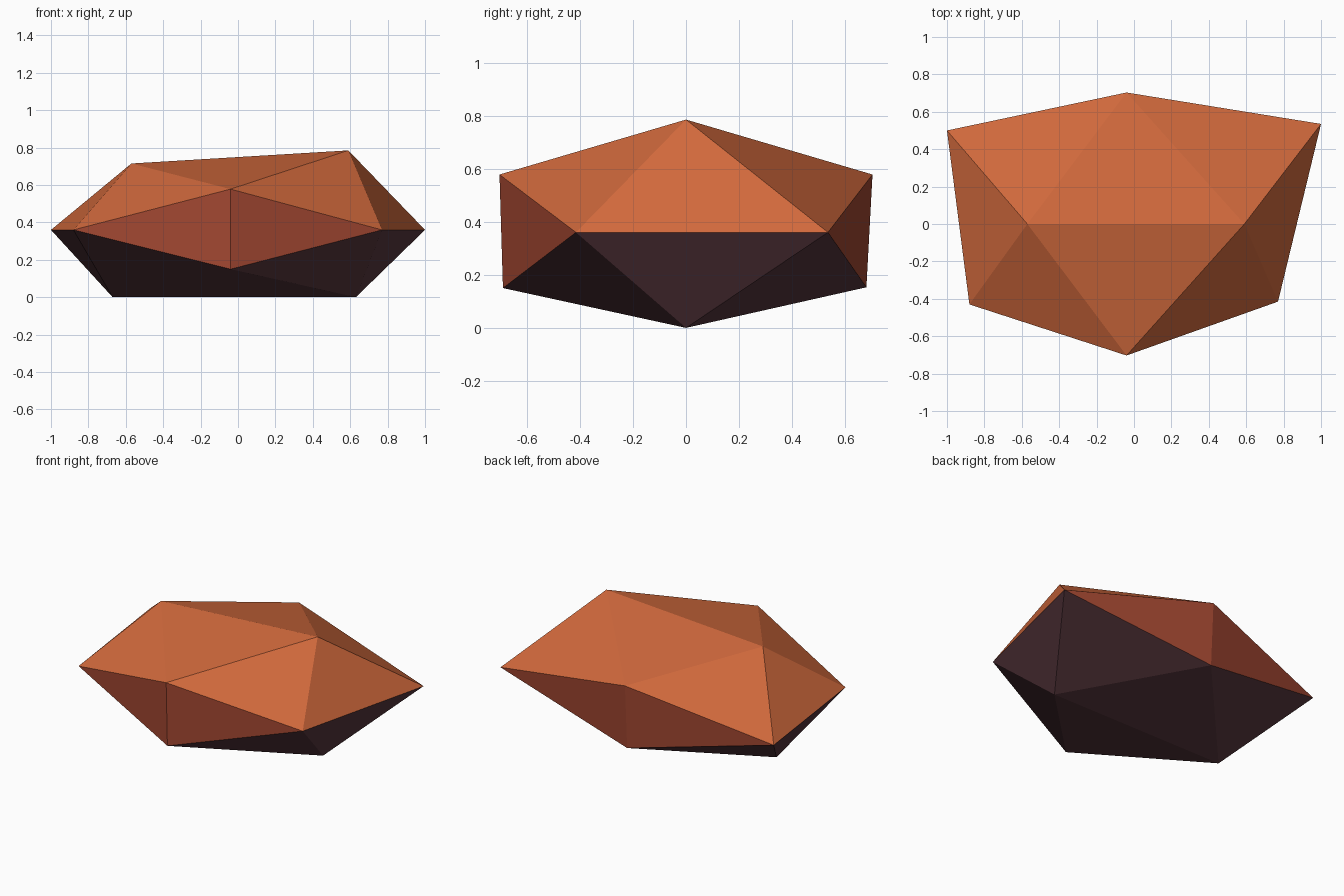
import bpy
import bmesh

cube = bpy.data.objects.get("Cube")
if cube:
    bpy.data.objects.remove(cube, do_unlink=True)


def make_material(name, color):
    mat = bpy.data.materials.new(name)
    mat.use_nodes = True
    mat.diffuse_color = (*color, 1)
    mat.node_tree.nodes["Principled BSDF"].inputs["Base Color"].default_value = (*color, 1)
    return mat


materials = [
    make_material("orange_rock", (0.63, 0.14, 0.045)),
    make_material("red_brown_rock", (0.37, 0.065, 0.032)),
    make_material("dark_rock", (0.093, 0.036, 0.045)),
]
TOP, SIDE, BOTTOM = range(3)
SIGNS = (-1, 1)

bm = bmesh.new()

# Top and bottom ridge ends, keyed by (x side, z side)
ridge = {
    (-1, 1): bm.verts.new((-0.57, 0, 0.715)),
    (1, 1): bm.verts.new((0.59, 0, 0.785)),
    (-1, -1): bm.verts.new((-0.67, 0, 0)),
    (1, -1): bm.verts.new((0.63, 0, 0)),
}
# Waist corners, keyed by (x side, y side)
waist = {
    (-1, -1): bm.verts.new((-0.88, -0.43, 0.36)),
    (1, -1): bm.verts.new((0.77, -0.415, 0.36)),
    (-1, 1): bm.verts.new((-1, 0.5, 0.36)),
    (1, 1): bm.verts.new((1, 0.535, 0.36)),
}
# Upright front and back edges, keyed by (y side, z side)
upright = {
    (-1, 1): bm.verts.new((-0.04, -0.703, 0.578)),
    (-1, -1): bm.verts.new((-0.04, -0.69, 0.15)),
    (1, 1): bm.verts.new((-0.04, 0.703, 0.578)),
    (1, -1): bm.verts.new((-0.04, 0.68, 0.153)),
}


def facet(material, *verts):
    bm.faces.new(verts).material_index = material


# Upper and lower caps
for sz, mat in ((1, TOP), (-1, BOTTOM)):
    for s in SIGNS:
        facet(mat, ridge[-1, sz], ridge[1, sz], upright[s, sz])
        facet(mat, waist[s, -1], waist[s, 1], ridge[s, sz])
        for sy in SIGNS:
            facet(mat, ridge[s, sz], waist[s, sy], upright[sy, sz])

# Side facets either side of the upright edges
for sx in SIGNS:
    for sy in SIGNS:
        facet(SIDE, upright[sy, 1], upright[sy, -1], waist[sx, sy])

bmesh.ops.recalc_face_normals(bm, faces=bm.faces[:])
mesh = bpy.data.meshes.new("faceted_rock")
bm.to_mesh(mesh)
bm.free()
for mat in materials:
    mesh.materials.append(mat)
rock = bpy.data.objects.new("faceted_rock", mesh)
bpy.context.collection.objects.link(rock)
